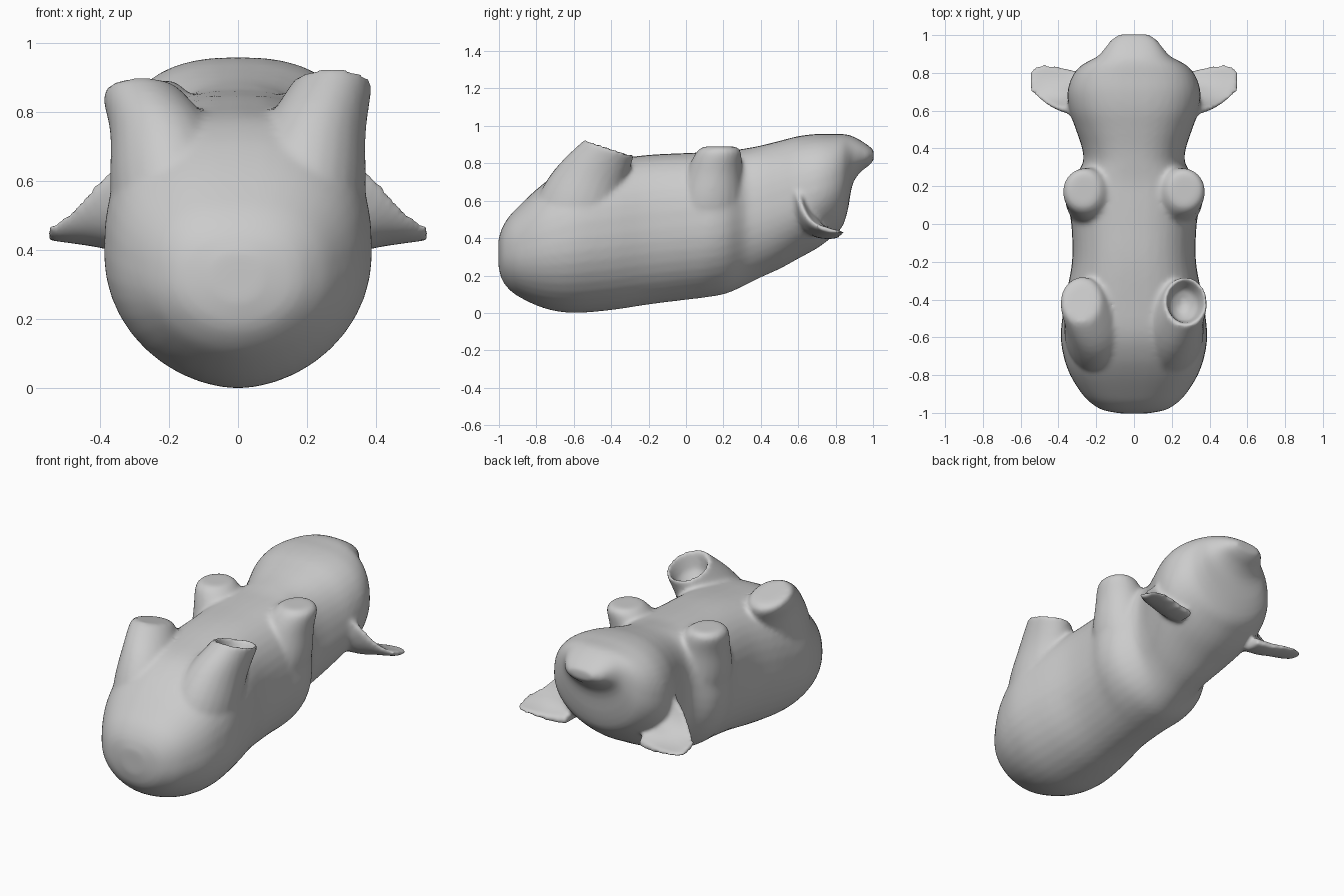
import bpy, bmesh
from math import sin, cos, pi
from mathutils import Vector

if "Cube" in bpy.data.objects:
    bpy.data.objects.remove(bpy.data.objects["Cube"])

bm = bmesh.new()


def loft(rings, cup=None):
    """Skin a list of point rings into a closed solid; cup hollows the last end."""
    loops = [[bm.verts.new(p) for p in r] for r in rings]
    if cup:
        c = sum((Vector(p) for p in rings[-1]), Vector()) / len(rings[-1])
        for s, d in ((0.88, 0.0), (0.65, 0.7), (0.25, 1.0)):
            loops.append([bm.verts.new(c + (Vector(p) - c) * s + Vector(cup) * d)
                          for p in rings[-1]])
    faces = []
    n = len(loops[0])
    for a, b in zip(loops, loops[1:]):
        for i in range(n):
            j = (i + 1) % n
            faces.append(bm.faces.new((a[i], a[j], b[j], b[i])))
    faces.append(bm.faces.new(loops[0][::-1]))
    faces.append(bm.faces.new(loops[-1]))
    bmesh.ops.recalc_face_normals(bm, faces=faces)


def spline(rows, steps=4):
    """Catmull-Rom smoothing of a table of parameter rows."""
    rows = [Vector(r) for r in rows]
    out = []
    for i in range(len(rows) - 1):
        a, b, c, d = rows[max(i - 1, 0)], rows[i], rows[i + 1], rows[min(i + 2, len(rows) - 1)]
        for k in range(steps):
            t = k / steps
            out.append(0.5 * (2 * b + (c - a) * t + (2 * a - 5 * b + 4 * c - d) * t * t
                              + (3 * b - a - 3 * c + d) * t ** 3))
    return out + [rows[-1]]


def body_ring(y, w, zb, zt, n=40):
    """Upright section, squarer on the belly side and narrower along the back."""
    c, h, pts = (zb + zt) / 2, (zt - zb) / 2, []
    for i in range(n):
        a = 2 * pi * i / n
        ca, sa = cos(a), sin(a)
        ex, ez = (0.8, 0.8) if sa > 0 else (1.08, 0.98)
        pts.append((w * abs(ca) ** ex * (1 if ca > 0 else -1), y,
                    c + h * abs(sa) ** ez * (1 if sa > 0 else -1)))
    return pts


def leg_ring(x, y, z, rx, ry, slope, n=24):
    """Roughly level section tilted along y."""
    return [(x + rx * cos(2 * pi * i / n), y + ry * sin(2 * pi * i / n),
             z + slope * ry * sin(2 * pi * i / n)) for i in range(n)]


def ear_ring(x, p0, p1, p2, t, side, n=8):
    """Curved leaf section through three (y, z) control points."""
    p0, p1, p2 = Vector(p0), Vector(p1), Vector(p2)
    outer, inner = [], []
    for i in range(n + 1):
        u = i / n
        p = p0 * (1 - u) ** 2 + p1 * 2 * u * (1 - u) + p2 * u * u
        d = ((p1 - p0) * (1 - u) + (p2 - p1) * u).normalized()
        k = t * (0.35 + 0.65 * sin(pi * u))
        q = p + Vector((-d.y, d.x)) * k
        outer.append((side * x, p.x, p.y))
        inner.append((side * x, q.x, q.y))
    return outer + inner[::-1]


# body, head and snout: y, half width, bottom z, top z
SECTIONS = [
    (-1.003, 0.07, 0.25, 0.39), (-0.985, 0.165, 0.18, 0.45), (-0.95, 0.225, 0.13, 0.51),
    (-0.9, 0.275, 0.09, 0.565), (-0.8, 0.338, 0.04, 0.66), (-0.7, 0.373, 0.01, 0.735),
    (-0.58, 0.388, 0.0, 0.79), (-0.4, 0.365, 0.015, 0.82), (-0.2, 0.328, 0.045, 0.845),
    (0.0, 0.332, 0.07, 0.855), (0.12, 0.353, 0.085, 0.86), (0.22, 0.335, 0.105, 0.865),
    (0.32, 0.272, 0.15, 0.88), (0.4, 0.275, 0.19, 0.895), (0.5, 0.308, 0.235, 0.92),
    (0.6, 0.342, 0.29, 0.945), (0.7, 0.352, 0.345, 0.957), (0.78, 0.328, 0.405, 0.957),
    (0.835, 0.285, 0.46, 0.957), (0.865, 0.235, 0.55, 0.953), (0.89, 0.19, 0.685, 0.945),
    (0.93, 0.155, 0.75, 0.925), (0.975, 0.12, 0.785, 0.895), (1.004, 0.08, 0.815, 0.87),
]
loft([body_ring(*s) for s in spline(SECTIONS)])

for side in (-1, 1):
    # hind leg stump flaring into the rump, hollow on the right side
    right = side > 0
    rows = [(0.17, -0.60, 0.40, 0.19, 0.25, 0), (0.185, -0.565, 0.58, 0.185, 0.225, -0.2),
            (0.22, -0.50, 0.74, 0.15, 0.18, -0.3),
            (0.275, -0.41, 0.885 if right else 0.85, 0.115, 0.132, -0.32)]
    if not right:
        rows.append((0.27, -0.41, 0.872, 0.075, 0.09, -0.25))
    loft([leg_ring(side * r[0], *r[1:]) for r in spline(rows)],
         cup=(-0.02, -0.03, -0.13) if right else None)
    # front leg stump flaring into the shoulder
    rows = [(0.14, 0.12, 0.35, 0.16, 0.2, 0), (0.18, 0.13, 0.58, 0.178, 0.185, 0),
            (0.215, 0.15, 0.75, 0.152, 0.15, 0), (0.262, 0.175, 0.86, 0.114, 0.12, 0),
            (0.265, 0.18, 0.89, 0.075, 0.085, 0)]
    loft([leg_ring(side * r[0], *r[1:]) for r in spline(rows)])
    # cupped ear
    rows = [(0.24, 0.55, 0.67, 0.57, 0.36, 0.80, 0.40, 0.11),
            (0.34, 0.58, 0.65, 0.58, 0.36, 0.82, 0.40, 0.09),
            (0.42, 0.605, 0.58, 0.62, 0.38, 0.84, 0.415, 0.06),
            (0.49, 0.65, 0.505, 0.67, 0.40, 0.845, 0.425, 0.04),
            (0.55, 0.70, 0.465, 0.73, 0.42, 0.815, 0.43, 0.028)]
    loft([ear_ring(r[0], r[1:3], r[3:5], r[5:7], r[7], side) for r in spline(rows)])

mesh = bpy.data.meshes.new("pig_body")
bm.to_mesh(mesh)
bm.free()
pig = bpy.data.objects.new("pig_body", mesh)
bpy.context.collection.objects.link(pig)

# fuse the parts into one skin and soften the joins
fuse = pig.modifiers.new("fuse", 'REMESH')
fuse.mode = 'VOXEL'
fuse.voxel_size = 0.013
fuse.use_smooth_shade = True
soft = pig.modifiers.new("soften", 'SMOOTH')
soft.factor = 0.5
soft.iterations = 10
